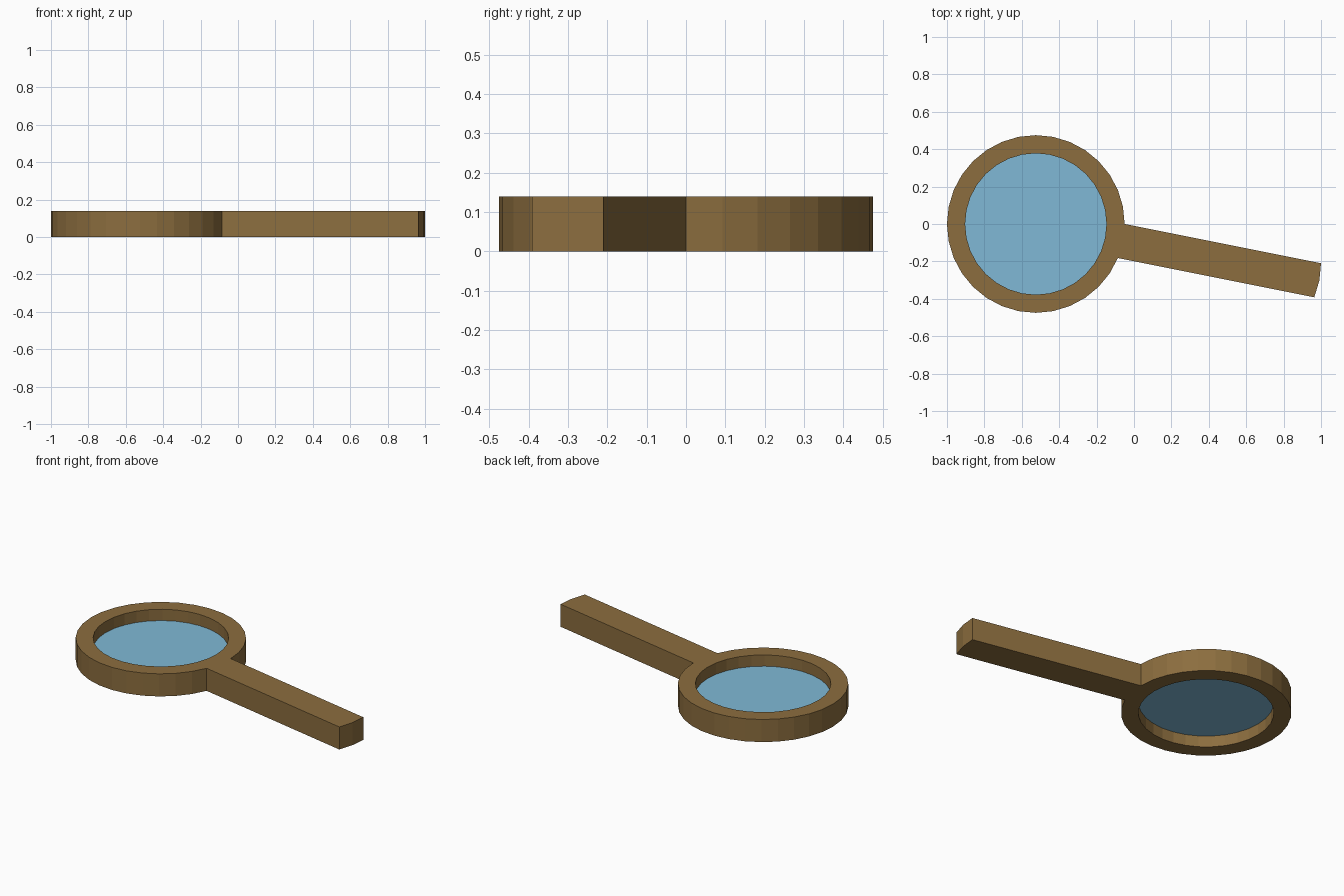
import bpy, bmesh, math

if "Cube" in bpy.data.objects:
    bpy.data.objects.remove(bpy.data.objects["Cube"])

SEGMENTS = 32
CX = -0.525
R_OUT, R_IN = 0.475, 0.378
HEIGHT = 0.139


def material(name, rgb):
    m = bpy.data.materials.new(name)
    m.diffuse_color = (*rgb, 1.0)
    m.use_nodes = True
    m.node_tree.nodes["Principled BSDF"].inputs["Base Color"].default_value = m.diffuse_color
    return m


def make_object(name, bm, mat):
    mesh = bpy.data.meshes.new(name)
    bm.to_mesh(mesh)
    bm.free()
    mesh.materials.append(mat)
    obj = bpy.data.objects.new(name, mesh)
    bpy.context.collection.objects.link(obj)
    return obj


def circle(bm, radius, z):
    return [bm.verts.new((CX + radius * math.cos(2 * math.pi * i / SEGMENTS),
                          radius * math.sin(2 * math.pi * i / SEGMENTS), z))
            for i in range(SEGMENTS)]


wood = material("brown wood", (0.262, 0.155, 0.049))
glass = material("blue glass", (0.215, 0.485, 0.67))

# Ring: four circles joined into a square-section hoop
bm = bmesh.new()
loops = [circle(bm, r, z) for r, z in
         ((R_OUT, 0), (R_OUT, HEIGHT), (R_IN, HEIGHT), (R_IN, 0))]
outer = []
for a in range(4):
    la, lb = loops[a], loops[(a + 1) % 4]
    for i in range(SEGMENTS):
        j = (i + 1) % SEGMENTS
        f = bm.faces.new((la[i], la[j], lb[j], lb[i]))
        if a == 0:
            outer.append(f)

# Handle: two neighbouring outer faces drawn outwards
handle_faces = outer[-2:]
new = bmesh.ops.extrude_face_region(bm, geom=handle_faces)["geom"]
verts = [g for g in new if isinstance(g, bmesh.types.BMVert)]
bmesh.ops.translate(bm, verts=verts, vec=(1.05, -0.21, 0))
old = [f for f in handle_faces if f.is_valid]
if old:
    bmesh.ops.delete(bm, geom=old, context='FACES_ONLY')
bmesh.ops.recalc_face_normals(bm, faces=bm.faces)
make_object("ring_and_handle", bm, wood)

# Lens: a flat pane halfway up the ring
bm = bmesh.new()
bm.faces.new(circle(bm, R_IN, HEIGHT / 2))
make_object("lens", bm, glass)
